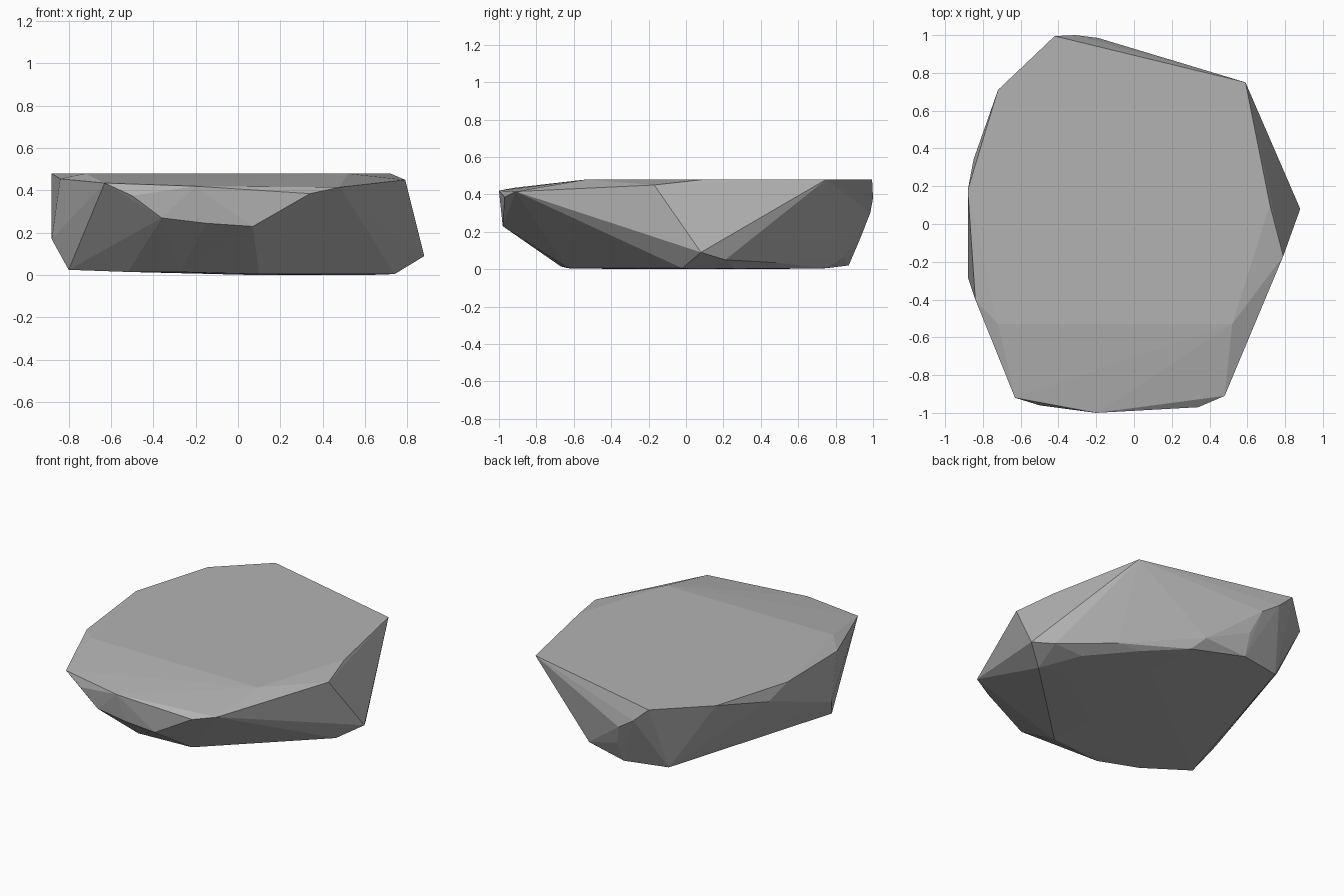
import bpy
import bmesh

# Remove the default cube only
default_cube = bpy.data.objects.get("Cube")
if default_cube:
    bpy.data.objects.remove(default_cube, do_unlink=True)


def make_material(name, grey):
    """One flat grey, shown both in the viewport and in a render."""
    colour = (grey, grey, grey, 1.0)
    material = bpy.data.materials.new(name)
    material.use_nodes = True
    material.diffuse_color = colour
    shader = material.node_tree.nodes["Principled BSDF"]
    shader.inputs["Base Color"].default_value = colour
    shader.inputs["Roughness"].default_value = 0.9
    return material


def level(outline, height):
    """Lift a flat outline of x, y pairs to one height."""
    return [(x, y, height) for x, y in outline]


def build_boulder(name, corners, material):
    """Wrap the corners in a tight faceted skin with flat faces."""
    bm = bmesh.new()
    for corner in corners:
        bm.verts.new(corner)
    hull = bmesh.ops.convex_hull(bm, input=bm.verts[:], use_existing_faces=False)
    unused = set(hull["geom_interior"]) | set(hull["geom_unused"])
    loose = [item for item in unused if isinstance(item, bmesh.types.BMVert)]
    bmesh.ops.delete(bm, geom=loose, context="VERTS")
    # Merge the triangles of the level top and base into whole facets
    bmesh.ops.dissolve_limit(bm, angle_limit=0.01, verts=bm.verts[:], edges=bm.edges[:])
    bmesh.ops.recalc_face_normals(bm, faces=bm.faces[:])
    for face in bm.faces:
        face.smooth = False
    mesh = bpy.data.meshes.new(name)
    bm.to_mesh(mesh)
    bm.free()
    mesh.materials.append(material)
    boulder = bpy.data.objects.new(name, mesh)
    bpy.context.collection.objects.link(boulder)
    return boulder


# Level top of the stone
top = level([(-.42, .995), (.59, .75), (.72, .1), (.52, -.53),
             (-.72, -.53), (-.88, .18), (-.72, .71)], .48)

# Lower, sloping rim along the front and sides
rim = [(.79, -.17, .45), (.48, -.91, .415), (.34, -.97, .385), (-.2, -1, .42),
       (-.63, -.92, .435), (-.84, -.4, .455)]

# Undercut front face
front = [(-.5, -.96, .375), (-.36, -.97, .27), (-.15, -.98, .245), (.07, -.98, .23)]

# Side bulges
sides = [(.88, .08, .09), (.8, .21, .05), (-.88, -.28, .17), (-.85, .34, .4),
         (-.8, -.4, .025)]

# Rounded back
back = [(-.31, 1, .38), (-.19, .985, .3), (-.14, .93, .16), (.13, .84, .06),
        (-.15, .87, .02), (-.44, .81, .03), (.53, .48, .035)]

# Flat underside
base = level([(.1, -.63), (.74, -.02), (.63, .26), (.4, .53), (.18, .75)], .005)
base += level([(-.27, -.67), (-.52, -.57)], .015)
base += level([(.1, -.3), (.2, .4), (.6, .05)], 0)

stone_grey = make_material("stone_grey", 0.45)
build_boulder("flat_boulder", top + rim + front + sides + back + base, stone_grey)
